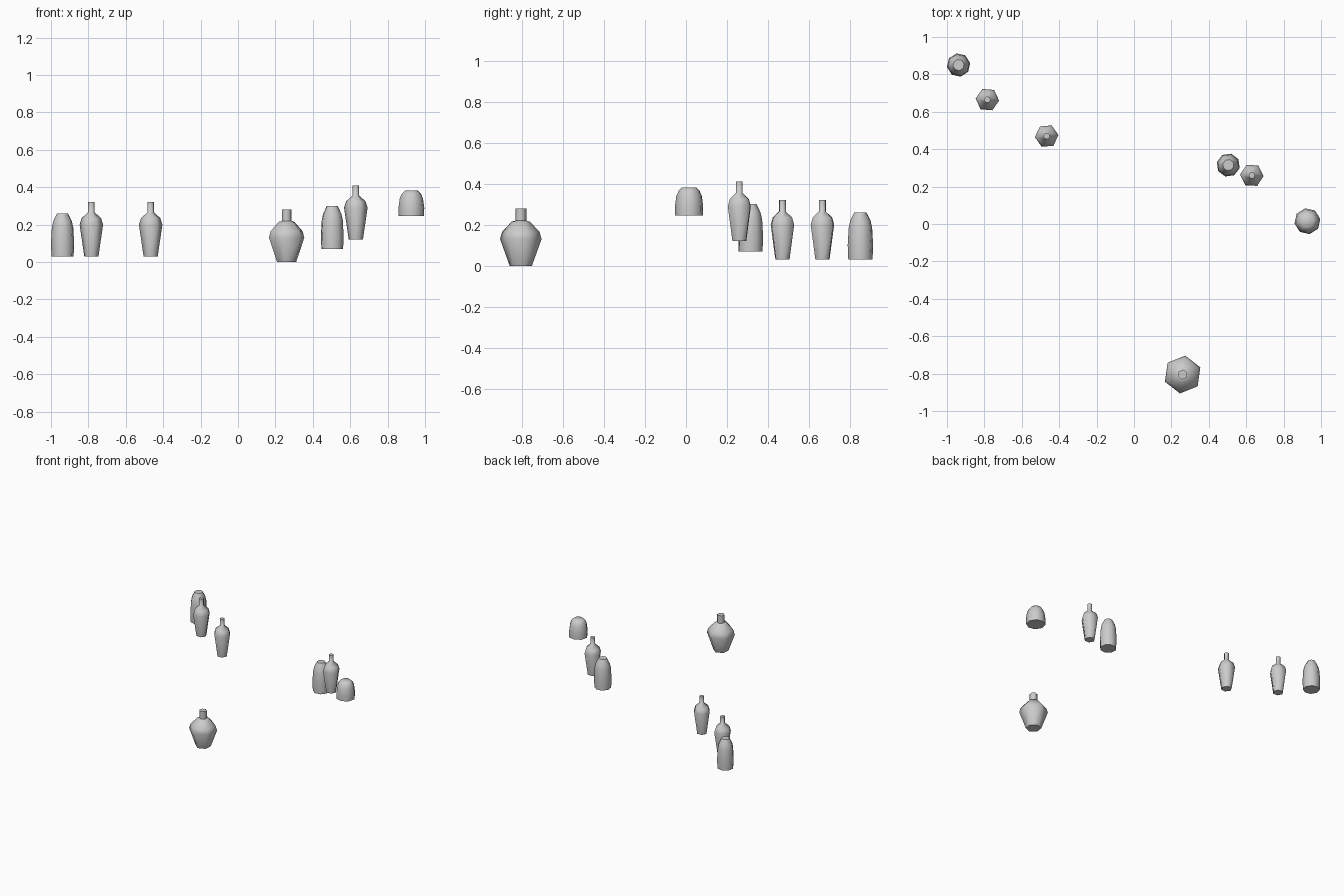
import bpy, math

if "Cube" in bpy.data.objects:
    bpy.data.objects.remove(bpy.data.objects["Cube"])


def lathe(name, loc, profile, sides, turn):
    # revolve (radius, height) points into a capped low-poly body
    verts, faces = [], []
    for r, z in profile:
        for i in range(sides):
            a = math.radians(turn) + 2 * math.pi * i / sides
            verts.append((r * math.cos(a), r * math.sin(a), z))
    for k in range(len(profile) - 1):
        for i in range(sides):
            j = (i + 1) % sides
            faces.append((k * sides + i, k * sides + j,
                          (k + 1) * sides + j, (k + 1) * sides + i))
    faces.append(tuple(reversed(range(sides))))
    faces.append(tuple(range(len(verts) - sides, len(verts))))
    me = bpy.data.meshes.new(name)
    me.from_pydata(verts, [], faces)
    ob = bpy.data.objects.new(name, me)
    ob.location = loc
    bpy.context.collection.objects.link(ob)
    bpy.context.view_layer.objects.active = ob
    ob.select_set(True)
    bpy.ops.object.shade_smooth_by_angle(angle=math.radians(62))
    ob.select_set(False)


SLIM = [(.038, 0), (.063, .17), (.052, .205), (.018, .235), (.018, .29)]
WIDE = [(.055, 0), (.102, .13), (.092, .165), (.045, .215), (.027, .22), (.027, .28)]
JAR = [(.060, 0), (.063, .07), (.058, .155), (.050, .19), (.030, .23)]
SQUAT = [(.069, 0), (.070, .045), (.063, .095), (.052, .12), (.035, .137)]

# slim bottles
for i, (x, y, z, t) in enumerate([(-.784, .665, .03, -5), (-.467, .47, .03, 5),
                                  (.63, .26, .12, -3)]):
    lathe(f"slim_bottle_{i + 1}", (x, y, z), SLIM, 6, t)

# wide vase
lathe("wide_vase", (.26, -.805, 0), WIDE, 6, 22)

# rounded jars
lathe("jar_1", (-.938, .85, .03), JAR, 8, 10)
lathe("jar_2", (.504, .315, .07), JAR, 8, 30)
lathe("squat_jar", (.927, .015, .245), SQUAT, 8, 10)
